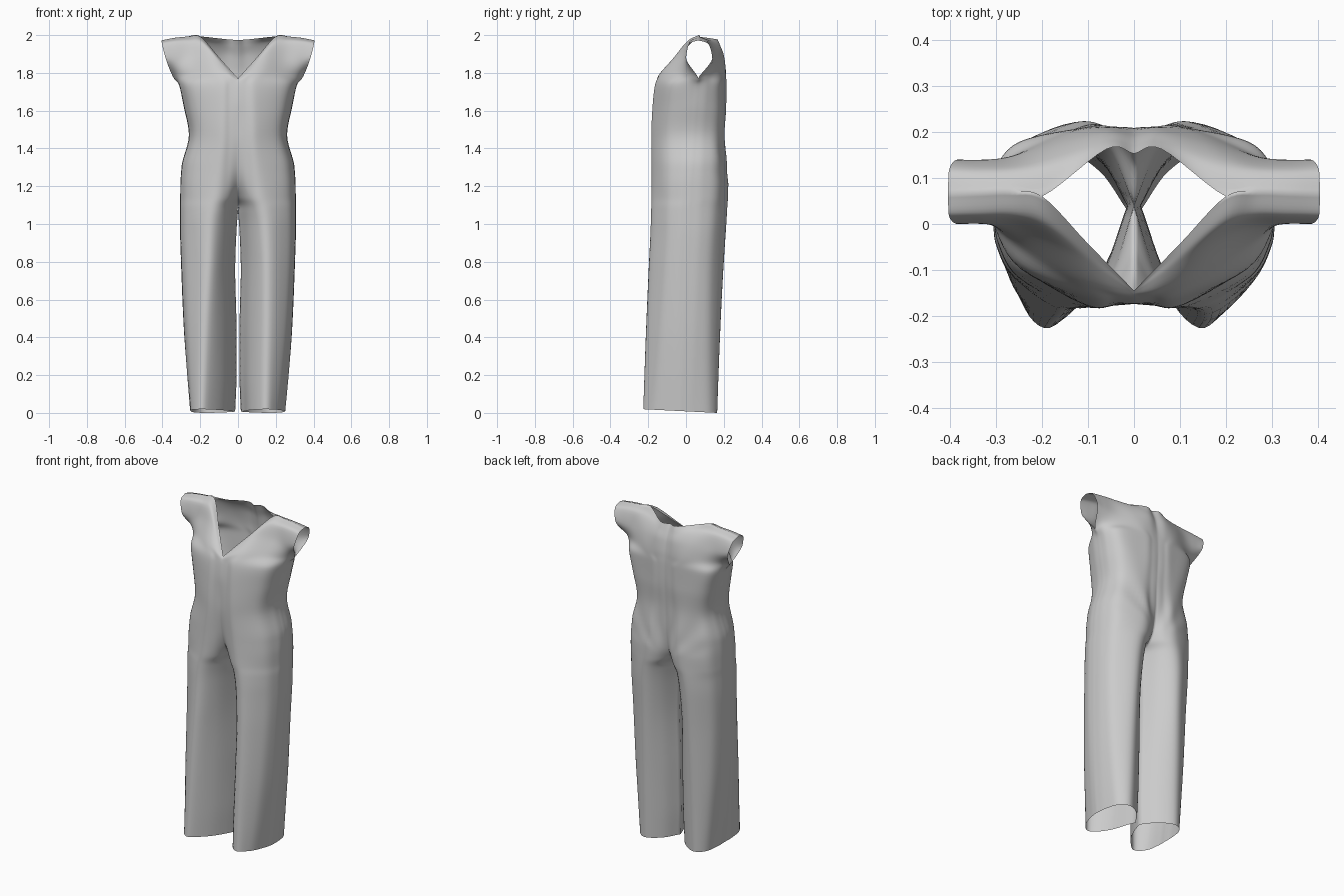
import bpy, bmesh, math
from mathutils import Vector

NU, NV = 6, 6  # subdivisions between control columns / rows

# Half-body rows: z, side x, side y, lobe x, front lobe y, front centre y,
# back lobe y, back centre y, inner x (inseam below the crotch), inner fullness, outer fullness
BODY = [
    (0.00, .250, -.03, .162, -.226, .03, .165, .03, .015, .63, .74),
    (0.20, .268, -.02, .161, -.220, .035, .172, .035, .008, .63, .71),
    (0.45, .287, -.01, .160, -.211, .04, .182, .04, .008, .63, .68),
    (0.75, .300, .00, .155, -.198, .04, .197, .04, .015, .64, .65),
    (0.98, .307, .01, .150, -.187, .04, .212, .04, .007, .69, .65),
    (1.08, .307, .01, .140, -.184, .04, .218, .04, 0, .74, .66),
    (1.14, .306, .02, .132, -.182, -.06, .221, .13, 0, .76, .67),
    (1.21, .305, .02, .125, -.180, -.122, .222, .17, 0, .73, .68),
    (1.31, .298, .03, .115, -.179, -.156, .213, .185, 0, .68, .69),
    (1.47, .260, .04, .100, -.179, -.174, .205, .193, 0, .65, .70),
    (1.62, .287, .05, .100, -.172, -.174, .213, .203, 0, .65, .70),
    (1.74, .314, .06, .100, -.158, -.160, .213, .206, 0, .65, .70),
]
# Yoke and cap sleeve rows, centre -> sleeve opening; last row is neckline + shoulder
FRONT = [
    [(0, -.154, 1.757), (.055, -.146, 1.785), (.13, -.122, 1.80), (.23, -.06, 1.80), (.312, .005, 1.79), (.340, .065, 1.772)],
    [(0, -.150, 1.763), (.070, -.105, 1.83), (.155, -.052, 1.89), (.25, -.01, 1.88), (.328, .0, 1.87), (.384, .0, 1.88)],
    [(0, -.147, 1.767), (.085, -.073, 1.857), (.187, .005, 1.965), (.26, .021, 1.970), (.335, .02, 1.965), (.403, .02, 1.957)],
    [(0, -.145, 1.770), (.100, -.043, 1.882), (.2, .06, 1.993), (.27, .07, 1.992), (.34, .068, 1.985), (.405, .065, 1.972)],
]
BACK = [
    [(0, .204, 1.80), (.06, .211, 1.80), (.13, .204, 1.80), (.23, .165, 1.80), (.312, .115, 1.79), (.340, .065, 1.772)],
    [(0, .192, 1.88), (.06, .201, 1.89), (.15, .18, 1.89), (.25, .148, 1.88), (.328, .14, 1.87), (.384, .14, 1.88)],
    [(0, .17, 1.94), (.06, .18, 1.945), (.175, .125, 1.972), (.26, .116, 1.970), (.335, .114, 1.965), (.403, .114, 1.957)],
    [(0, .153, 1.974), (.06, .163, 1.978), (.2, .06, 1.993), (.27, .07, 1.992), (.34, .068, 1.985), (.405, .065, 1.972)],
]


def section(row, back):
    """Six control points from centre to side seam at one height."""
    z, xo, ys, xl, yf, yfc, yb, ybc, xi, inner, outer = row
    yl, yc = (yb, ybc) if back else (yf, yfc)
    extra = .07 if back else 0  # the back is a little fuller
    dx = xo - xl
    return [(xi, yc, z),
            (xi + (xl - xi) * .41, yc + (yl - yc) * inner, z),
            (xl, yl, z),
            (xl + dx * .70, ys + (yl - ys) * (outer + extra), z),
            (xl + dx * .95, ys + (yl - ys) * (.30 + extra), z),
            (xo, ys, z)]


def spline(pts, n, monotone):
    """Cubic Hermite curve through pts; monotone avoids overshoot."""
    pts = [Vector(p) for p in pts]
    d = [b - a for a, b in zip(pts, pts[1:])]
    tan = [d[0]]
    for a, b in zip(d, d[1:]):
        if monotone:
            tan.append(Vector([2 * p * q / (p + q) if p * q > 0 else 0 for p, q in zip(a, b)]))
        else:
            tan.append((a + b) / 2)
    tan.append(d[-1])
    out = []
    for i in range(len(d)):
        for k in range(n):
            t = k / n
            out.append(pts[i] * (2*t**3 - 3*t*t + 1) + tan[i] * (t**3 - 2*t*t + t)
                       + pts[i+1] * (3*t*t - 2*t**3) + tan[i+1] * (t**3 - t*t))
    return out + [pts[-1]]


def panel(rows):
    cols = [spline(c, NV, True) for c in zip(*rows)]
    return [spline(r, NU, False) for r in zip(*cols)]


def drape(p, side):
    """Mirror a point, tilt the hem and let the leg fronts hang slightly to -x."""
    x, y, z = max(p.x, 0), p.y, p.z
    z += max(0, 1 - z / .2) * (.165 - y) * .05
    swing = -.022 * max(0, 1 - z / .8) * max(0, min(1, (-y - .03) / .17))
    return (side * x + swing, y, z)


front = panel([section(r, False) for r in BODY] + FRONT)
back = panel([section(r, True) for r in BODY] + BACK)

# Soft folds fanning out from the seat over the back
last = len(back[0]) - 1
for row in back:
    for j, p in enumerate(row):
        fade = max(0, min(1, (p.z - 1.2) / .15, (1.85 - p.z) / .2))
        p.y += .005 * fade * (1 - j / last) * math.cos(16 * math.atan2(p.x, max(p.z - 1.1, .05)))

# Share the side seam and the shoulder seam
for i in range(len(BODY) * NV + 1):
    back[i][-1] = front[i][-1].copy()
for j in range(2 * NU, last + 1):
    back[-1][j] = front[-1][j].copy()

# Sew the four panels together
bm = bmesh.new()
for side in (1, -1):
    for grid, flip in ((front, side < 0), (back, side > 0)):
        vs = [[bm.verts.new(drape(p, side)) for p in row] for row in grid]
        for r0, r1 in zip(vs, vs[1:]):
            for j in range(last):
                f = [r0[j], r0[j+1], r1[j+1], r1[j]]
                bm.faces.new(f[::-1] if flip else f)
bmesh.ops.remove_doubles(bm, verts=bm.verts, dist=.0002)

me = bpy.data.meshes.new("jumpsuit")
bm.to_mesh(me)
bm.free()
suit = bpy.data.objects.new("jumpsuit", me)
bpy.context.collection.objects.link(suit)
for p in me.polygons:
    p.use_smooth = True
